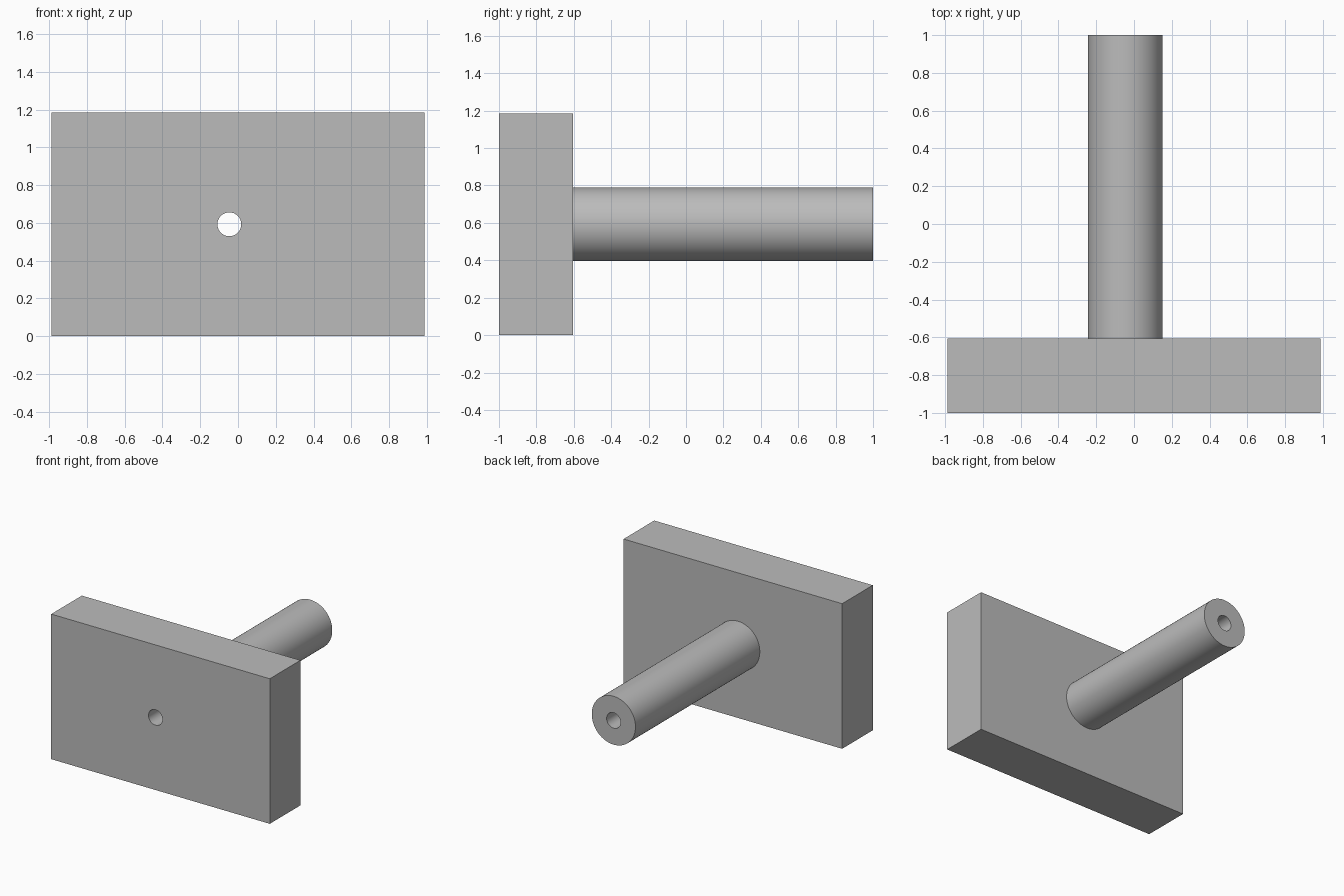
import bpy
import math

if "Cube" in bpy.data.objects:
    bpy.data.objects.remove(bpy.data.objects["Cube"], do_unlink=True)

UNIT = 0.395                      # plate thickness and tube diameter
WIDTH, HEIGHT = 5 * UNIT, 3 * UNIT
FRONT, BACK = -1.0, 1.0
AXIS_X, AXIS_Z = -0.046, HEIGHT / 2
BORE_RADIUS = 0.063

grey = bpy.data.materials.new("plain grey")
grey.use_nodes = True
colour = (0.5, 0.5, 0.5, 1)
grey.diffuse_color = colour
grey.node_tree.nodes["Principled BSDF"].inputs["Base Color"].default_value = colour


def rod(name, radius, start, end):
    """Cylinder along y on the bore axis."""
    bpy.ops.mesh.primitive_cylinder_add(
        vertices=96, radius=radius, depth=end - start,
        location=(AXIS_X, (start + end) / 2, AXIS_Z),
        rotation=(math.pi / 2, 0, 0))
    obj = bpy.context.object
    obj.name = name
    obj.data.materials.append(grey)
    return obj


def combine(target, other, operation):
    """Apply a boolean and remove the second object."""
    mod = target.modifiers.new(operation.lower(), 'BOOLEAN')
    mod.operation = operation
    mod.solver = 'EXACT'
    mod.object = other
    bpy.context.view_layer.objects.active = target
    bpy.ops.object.modifier_apply(modifier=mod.name)
    bpy.data.objects.remove(other, do_unlink=True)


# Rectangular plate
bpy.ops.mesh.primitive_cube_add(size=1, location=(0, FRONT + UNIT / 2, HEIGHT / 2))
plate = bpy.context.object
plate.name = "plate_with_tube"
plate.scale = (WIDTH, UNIT, HEIGHT)
bpy.ops.object.transform_apply(location=False, rotation=False, scale=True)
plate.data.materials.append(grey)

# Tube fused to the back of the plate, then bored right through
combine(plate, rod("tube", UNIT / 2, FRONT + UNIT / 2, BACK), 'UNION')
combine(plate, rod("bore_cutter", BORE_RADIUS, FRONT - 0.1, BACK + 0.1), 'DIFFERENCE')

# Smooth round walls, crisp edges
bpy.ops.object.select_all(action='DESELECT')
plate.select_set(True)
bpy.context.view_layer.objects.active = plate
bpy.ops.object.shade_smooth_by_angle(angle=math.radians(30))
